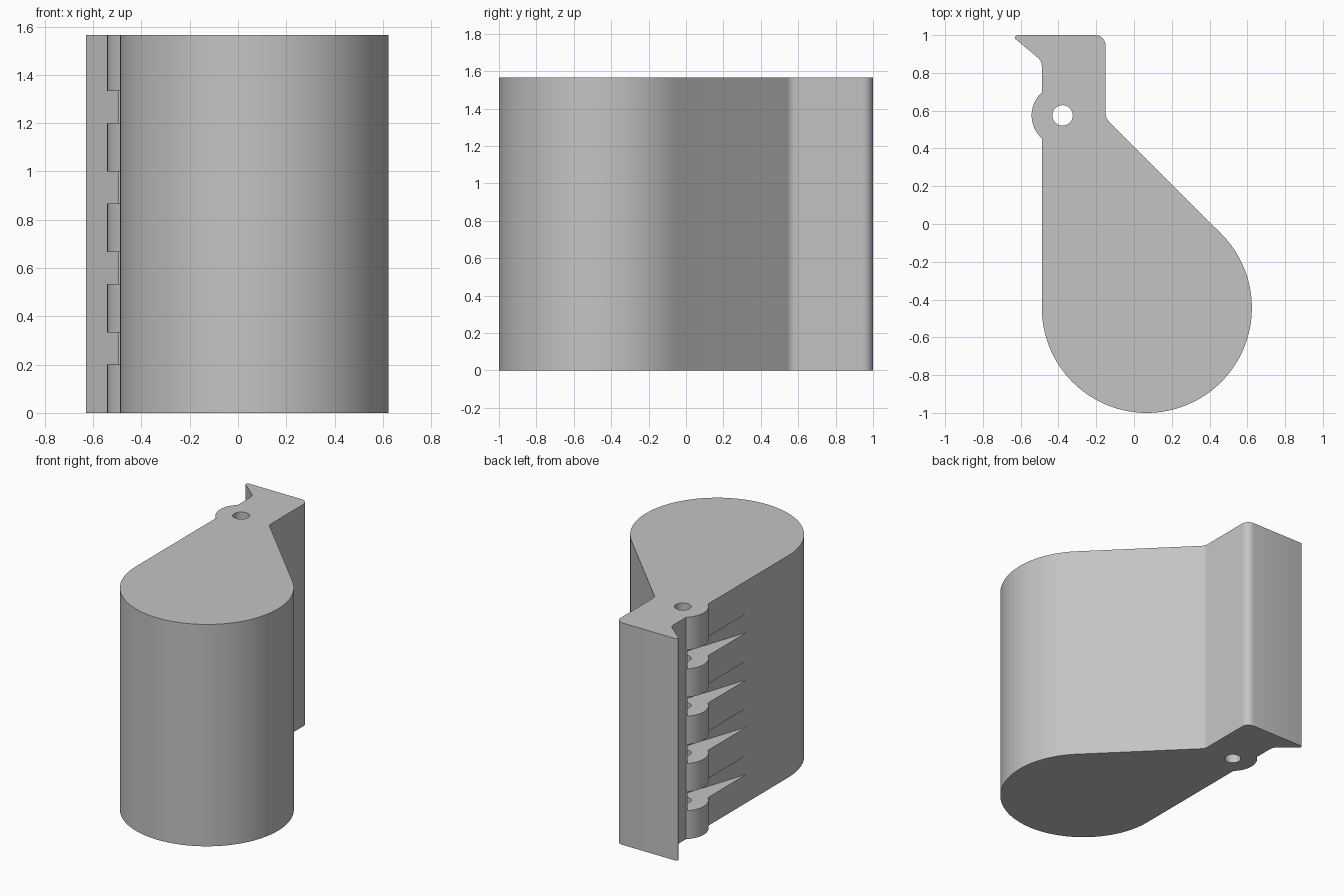
import bpy, bmesh, math

old = bpy.data.objects.get("Cube")
if old:
    bpy.data.objects.remove(old, do_unlink=True)

HEIGHT = 1.565
PIN = (-0.378, 0.575)
WALL = -0.488

grey = bpy.data.materials.new("plain grey")
grey.use_nodes = True
grey.diffuse_color = (0.55, 0.55, 0.55, 1)
grey.node_tree.nodes["Principled BSDF"].inputs["Base Color"].default_value = (0.55, 0.55, 0.55, 1)


def arc(centre, radius, start, end, steps):
    """Points along a circular arc, angles in degrees."""
    angles = [math.radians(start + (end - start) * i / steps) for i in range(steps + 1)]
    return [(centre[0] + radius * math.cos(a), centre[1] + radius * math.sin(a)) for a in angles]


def prism(name, outline, bottom, top):
    """Upright solid made from a counter-clockwise outline."""
    bm = bmesh.new()
    base = bm.faces.new([bm.verts.new((x, y, bottom)) for x, y in outline])
    side = bmesh.ops.extrude_face_region(bm, geom=[base])["geom"]
    verts = [v for v in side if isinstance(v, bmesh.types.BMVert)]
    bmesh.ops.translate(bm, vec=(0, 0, top - bottom), verts=verts)
    bmesh.ops.recalc_face_normals(bm, faces=bm.faces)
    mesh = bpy.data.meshes.new(name)
    bm.to_mesh(mesh)
    bm.free()
    mesh.materials.append(grey)
    obj = bpy.data.objects.new(name, mesh)
    bpy.context.collection.objects.link(obj)
    return obj


def cut(target, cutter):
    """Subtract the cutter and discard it."""
    cutter.hide_render = True
    mod = target.modifiers.new("cut", "BOOLEAN")
    mod.operation = "DIFFERENCE"
    mod.solver = "EXACT"
    mod.object = cutter
    bpy.context.view_layer.objects.active = target
    bpy.ops.object.modifier_apply(modifier=mod.name)
    bpy.data.objects.remove(cutter, do_unlink=True)


# Teardrop body, neck, hooked lip and knuckle bulge in one outline
outline = arc((0.068, -0.444), 0.556, 180, 405, 80)
outline += arc((-0.09, 0.585), 0.06, 225, 180, 5)
outline += arc((-0.205, 0.945), 0.055, 0, 90, 8)
outline += arc((-0.617, 0.987), 0.013, 90, 225, 6)
outline += arc((-0.548, 0.835), 0.06, 45, 0, 5)
outline += arc(PIN, 0.164, 132, 228, 20)
body = prism("hinge_body", outline, 0, HEIGHT)

# Tapered slots between the five knuckles
slot = [(WALL - 0.03, -0.07), (-0.31, 0.56), (-0.31, 0.69), (WALL - 0.1, 0.69), (WALL - 0.1, 0.2)]
for i in range(4):
    bottom = 0.2 + i * 0.3335
    cut(body, prism("slot_cutter", slot, bottom, bottom + 0.134))

# Pin hole through every knuckle
cut(body, prism("pin_cutter", arc(PIN, 0.054, 0, 350, 35), -0.1, HEIGHT + 0.1))

bpy.ops.object.select_all(action="DESELECT")
body.select_set(True)
bpy.context.view_layer.objects.active = body
bpy.ops.object.shade_smooth_by_angle(angle=math.radians(30))
